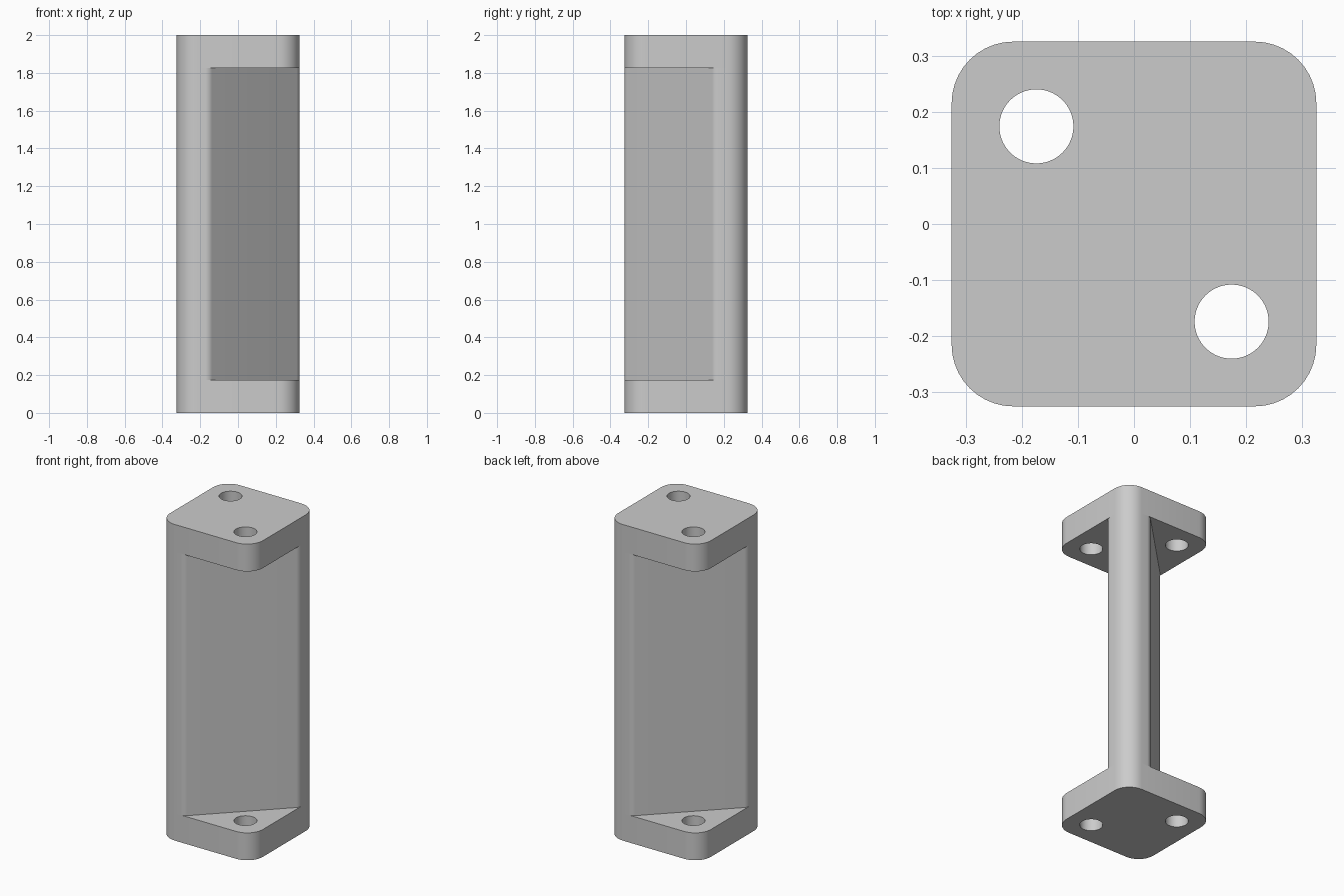
import bpy
import bmesh
from math import pi, sin, cos, tan
from mathutils import Vector

cube = bpy.data.objects.get("Cube")
if cube:
    bpy.data.objects.remove(cube, do_unlink=True)

HALF = 0.325        # half width of the square plates
CORNER = 0.11       # plate corner radius
PLATE = 0.173       # plate thickness
HEIGHT = 2.0
WEB = 0.152         # where the web flats meet the plate sides
WEB_ROUND = 0.05
HOLE_POS, HOLE_R = 0.174, 0.066

grey = bpy.data.materials.new("plain_grey")
grey.use_nodes = True
colour = (0.6, 0.6, 0.6, 1)
grey.diffuse_color = colour
grey.node_tree.nodes["Principled BSDF"].inputs["Base Color"].default_value = colour


def rounded(corners, steps=10):
    """Round each (x, y, radius) corner of a convex outline."""
    outline = []
    for i, (x, y, r) in enumerate(corners):
        p = Vector((x, y))
        a = (Vector(corners[i - 1][:2]) - p).normalized()
        b = (Vector(corners[(i + 1) % len(corners)][:2]) - p).normalized()
        half = a.angle(b) / 2
        centre = p + (a + b).normalized() * r / sin(half)
        start = p + a * r / tan(half) - centre
        side = -a
        turn = pi - 2 * half
        for k in range(steps + 1):
            t = turn * k / steps
            outline.append(centre + start * cos(t) + side * r * sin(t))
    return outline


def prism(name, outline, z0, z1):
    bm = bmesh.new()
    base = bm.faces.new([bm.verts.new((p.x, p.y, z0)) for p in outline])
    top = bmesh.ops.extrude_face_region(bm, geom=[base])["geom"]
    bmesh.ops.translate(bm, vec=(0, 0, z1 - z0),
                        verts=[v for v in top if isinstance(v, bmesh.types.BMVert)])
    bmesh.ops.recalc_face_normals(bm, faces=bm.faces)
    mesh = bpy.data.meshes.new(name)
    bm.to_mesh(mesh)
    bm.free()
    obj = bpy.data.objects.new(name, mesh)
    bpy.context.collection.objects.link(obj)
    mesh.materials.append(grey)
    return obj


def smooth(obj):
    bpy.ops.object.select_all(action="DESELECT")
    obj.select_set(True)
    bpy.context.view_layer.objects.active = obj
    bpy.ops.object.shade_smooth_by_angle(angle=pi / 6)


# Bolt hole cutters on one diagonal
cutters = []
for s in (-1, 1):
    ring = [Vector((s * HOLE_POS + HOLE_R * cos(pi * k / 32),
                    -s * HOLE_POS + HOLE_R * sin(pi * k / 32))) for k in range(64)]
    cutter = prism("hole_cutter", ring, -0.1, HEIGHT + 0.1)
    cutter.hide_render = True
    cutters.append(cutter)

# End plates with rounded corners and two through holes
square = rounded([(x * HALF, y * HALF, CORNER)
                  for x, y in ((-1, -1), (1, -1), (1, 1), (-1, 1))])
for name, z0, z1 in (("bottom_plate", 0, PLATE), ("top_plate", HEIGHT - PLATE, HEIGHT)):
    plate = prism(name, square, z0, z1)
    bpy.context.view_layer.objects.active = plate
    for cutter in cutters:
        mod = plate.modifiers.new("hole", "BOOLEAN")
        mod.operation = "DIFFERENCE"
        mod.solver = "EXACT"
        mod.object = cutter
        bpy.ops.object.modifier_apply(modifier=mod.name)
    smooth(plate)
for cutter in cutters:
    bpy.data.objects.remove(cutter, do_unlink=True)

# Diagonal web joining the plates, flush with two of their corners
half_web = [(-HALF, -WEB, WEB_ROUND), (-HALF, -HALF, CORNER), (-WEB, -HALF, WEB_ROUND)]
web_outline = rounded(half_web + [(-x, -y, r) for x, y, r in half_web])
smooth(prism("diagonal_web", web_outline, PLATE, HEIGHT - PLATE))
